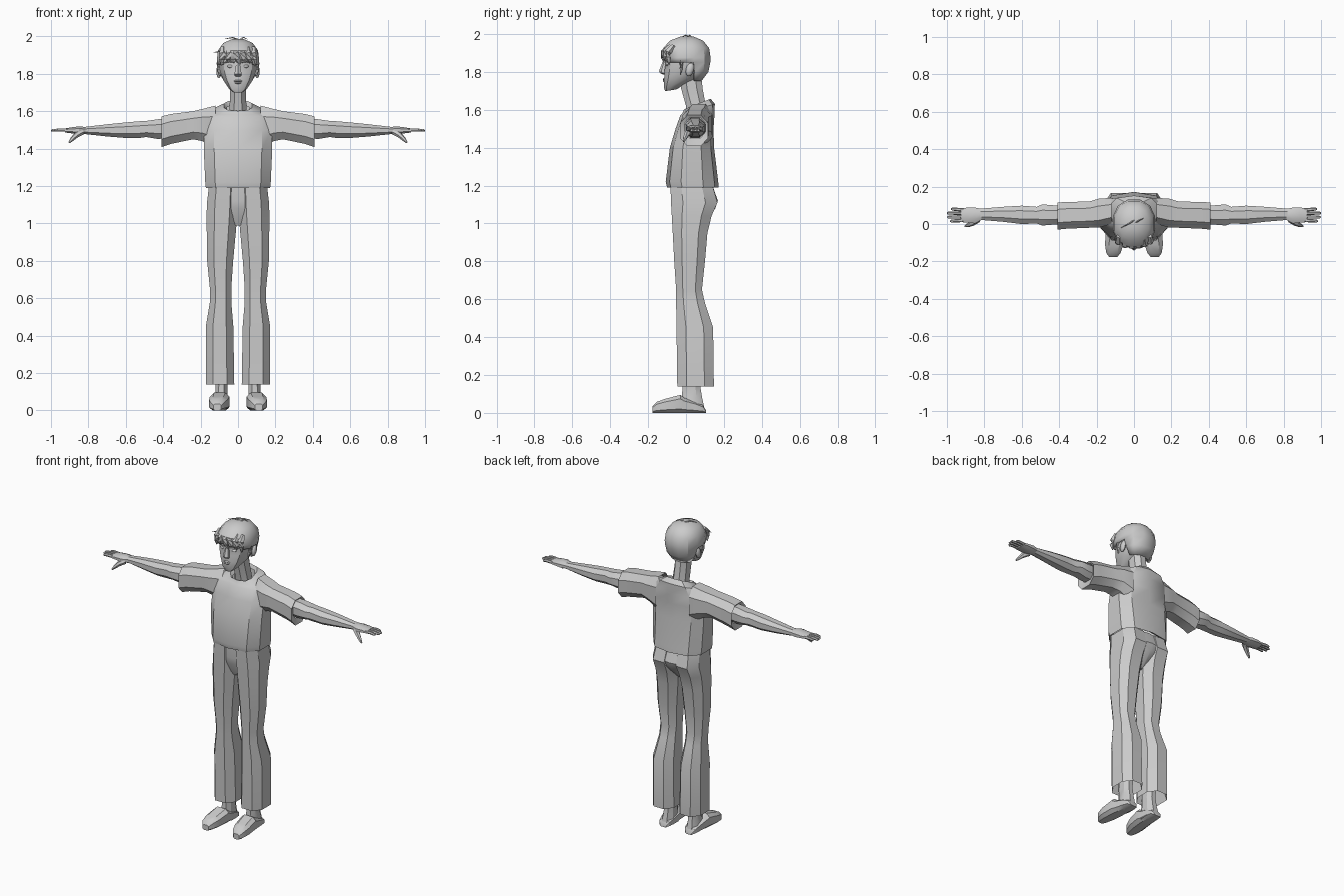
import bpy, bmesh, math
from mathutils import Vector


def finish(name, bm, mirror=False, angle=32):
    bmesh.ops.recalc_face_normals(bm, faces=bm.faces)
    me = bpy.data.meshes.new(name)
    bm.to_mesh(me)
    bm.free()
    ob = bpy.data.objects.new(name, me)
    bpy.context.collection.objects.link(ob)
    bpy.ops.object.select_all(action='DESELECT')
    ob.select_set(True)
    bpy.context.view_layer.objects.active = ob
    bpy.ops.object.shade_smooth_by_angle(angle=math.radians(angle))
    if mirror:
        ob.modifiers.new("Mirror", 'MIRROR').use_mirror_merge = False
    return ob


def skin(bm, rows, caps):
    n = len(rows[0])
    for r, s in zip(rows, rows[1:]):
        for i in range(n):
            j = (i + 1) % n
            bm.faces.new((r[i], r[j], s[j], s[i]))
    for row, on in zip((rows[0], rows[-1]), caps):
        if on:
            bm.faces.new(row)


def loft(name, axis, rings, n=8, p=0.9, caps=(True, True), mirror=False, drop=None):
    """Rings are (position, a0, a1, b0, b1[, tilt]) bounds across the axis."""
    ang = [(i + 0.5) * 2 * math.pi / n for i in range(n)]
    f = lambda v: math.copysign(abs(v) ** p, v)
    us, vs = [f(math.cos(t)) for t in ang], [f(math.sin(t)) for t in ang]
    mu, mv = max(us), max(vs)
    bm = bmesh.new()
    rows = []
    for pos, a0, a1, b0, b1, *tilt in rings:
        row = []
        for u, v in zip(us, vs):
            a = (a0 + a1) / 2 + (a1 - a0) / 2 * u / mu
            b = (b0 + b1) / 2 + (b1 - b0) / 2 * v / mv
            c = pos + (tilt[0] * (b - (b0 + b1) / 2) if tilt else 0)
            row.append(bm.verts.new({'x': (c, a, b), 'y': (a, c, b), 'z': (a, b, c)}[axis]))
        rows.append(row)
    skin(bm, rows, caps)
    if drop:
        bad = [q for q in bm.faces if drop(q.calc_center_median())]
        bmesh.ops.delete(bm, geom=bad, context='FACES')
    return finish(name, bm, mirror)


def tube(name, pts, radii, n=6, mirror=False):
    """Tapered tube through a few points."""
    pts = [Vector(q) for q in pts]
    bm = bmesh.new()
    rows = []
    for k, (q, r) in enumerate(zip(pts, radii)):
        d = (pts[min(k + 1, len(pts) - 1)] - pts[max(k - 1, 0)]).to_track_quat('Z', 'Y')
        rows.append([bm.verts.new(q + d @ Vector((r * math.cos(t), r * math.sin(t), 0)))
                     for t in [i * 2 * math.pi / n for i in range(n)]])
    skin(bm, rows, (True, True))
    return finish(name, bm, mirror)


def ball(name, loc, size, tilt=0, mirror=False, seg=10):
    bm = bmesh.new()
    bmesh.ops.create_uvsphere(bm, u_segments=seg, v_segments=6, radius=1)
    c, s = math.cos(tilt), math.sin(tilt)
    for v in bm.verts:
        x, y, z = (v.co[i] * size[i] for i in range(3))
        v.co = Vector(loc) + Vector((x, y * c - z * s, y * s + z * c))
    return finish(name, bm, mirror, 45)


# Shirt body and sleeves
loft("shirt_body", 'z', [
    (1.21, -.15, .15, -.075, .14), (1.19, -.172, .172, -.10, .172),
    (1.22, -.175, .175, -.107, .17), (1.40, -.183, .183, -.085, .148),
    (1.50, -.183, .183, -.055, .145), (1.57, -.175, .175, -.03, .15),
    (1.605, -.13, .13, -.02, .152, .3), (1.63, -.075, .075, -.01, .13, .4),
    (1.61, -.06, .06, 0, .12, .4)], n=10, p=.75, caps=(False, False))
loft("sleeve", 'x', [
    (.12, .0, .14, 1.40, 1.63), (.19, -.02, .135, 1.44, 1.612),
    (.24, -.02, .12, 1.45, 1.60), (.36, -.025, .118, 1.425, 1.585),
    (.41, -.03, .115, 1.408, 1.572), (.40, -.005, .1, 1.45, 1.56)],
    p=.8, caps=(False, False), mirror=True)

# Arms and hands
loft("arm", 'x', [
    (.37, .0, .095, 1.455, 1.56), (.43, -.003, .1, 1.452, 1.557),
    (.49, -.008, .105, 1.462, 1.548), (.52, .003, .092, 1.458, 1.547),
    (.60, .0, .098, 1.457, 1.54), (.70, .012, .092, 1.465, 1.53),
    (.82, .022, .082, 1.478, 1.516)], mirror=True)
loft("palm", 'x', [
    (.81, .024, .08, 1.479, 1.515), (.85, .003, .088, 1.476, 1.519),
    (.89, .008, .088, 1.482, 1.514), (.925, .01, .083, 1.486, 1.508)], mirror=True)
for i, tip in enumerate((.983, .998, 1.0, .978)):
    y = .02 + i * .0185
    tube("finger_%d" % (i + 1), [(.91, y, 1.498), (.955, y + (i - 1.5) * .002, 1.5),
         (tip - .006, y + (i - 1.5) * .003, 1.497), (tip, y + (i - 1.5) * .003, 1.496)],
         (.0095, .009, .0075, .004), mirror=True)
tube("thumb", [(.835, .025, 1.49), (.865, .004, 1.472), (.887, -.006, 1.45), (.903, -.012, 1.432)],
     (.018, .015, .011, .005), mirror=True)

# Trousers
loft("trouser_hips", 'z', [
    (1.20, -.15, .15, -.08, .14), (1.12, -.155, .155, -.079, .168),
    (1.08, -.12, .12, -.074, .155), (.99, -.025, .025, -.035, .07)], n=10, p=.75)
loft("trouser_leg", 'z', [
    (1.20, .0, .155, -.082, .14), (1.11, .0, .166, -.079, .166),
    (1.04, .004, .168, -.075, .135), (.95, .012, .167, -.07, .113),
    (.80, .026, .165, -.062, .10), (.65, .036, .150, -.052, .084),
    (.58, .036, .150, -.052, .10), (.45, .025, .172, -.05, .143),
    (.14, .02, .172, -.046, .147), (.24, .035, .15, -.03, .12)],
    p=.82, caps=(True, False), mirror=True)

# Ankles and shoes
loft("ankle", 'z', [
    (.01, .05, .132, -.03, .10), (.08, .055, .122, -.022, .085),
    (.14, .057, .12, -.018, .075), (.26, .055, .125, -.02, .085)], mirror=True)
loft("shoe", 'y', [
    (-.177, .09, .132, 0, .035), (-.155, .072, .148, 0, .058),
    (-.11, .056, .155, 0, .074), (-.03, .046, .15, 0, .095),
    (-.01, .048, .144, 0, .08), (.05, .048, .136, 0, .06),
    (.09, .055, .128, 0, .04), (.106, .07, .115, 0, .012)], p=.65, mirror=True)

# Neck and head
loft("neck", 'z', [
    (1.78, -.042, .042, -.035, .08), (1.71, -.042, .042, -.025, .088),
    (1.62, -.045, .045, .0, .105), (1.57, -.05, .05, .005, .11)])
loft("head", 'z', [
    (1.703, -.026, .026, -.11, -.05, .15), (1.725, -.05, .05, -.117, -.01, .15),
    (1.765, -.078, .078, -.115, .06), (1.81, -.095, .095, -.113, .10),
    (1.84, -.1, .1, -.108, .11), (1.88, -.103, .103, -.115, .112),
    (1.93, -.09, .09, -.095, .1), (1.965, -.05, .05, -.05, .065)], n=12, p=.9)

# Face details
loft("nose", 'z', [
    (1.868, -.008, .008, -.118, -.09), (1.805, -.018, .018, -.142, -.09),
    (1.795, -.02, .02, -.138, -.09), (1.785, -.012, .012, -.118, -.09)], n=6)
for nm, z, w in (("upper_lip", 1.762, .026), ("lower_lip", 1.752, .02)):
    ball(nm, (0, -.112, z), (w, .011, .006), seg=8)
ball("eye", (.04, -.098, 1.84), (.018, .012, .009), mirror=True)
tube("eyebrow", [(.018, -.115, 1.862), (.045, -.112, 1.868), (.072, -.095, 1.86)],
     (.004, .006, .003), 4, True)
ball("ear", (.102, .02, 1.812), (.014, .021, .036), -.25, True)

# Hair cap with the face area cut away
hair = loft("hair_cap", 'z', [
    (1.752, -.07, .07, -.03, .082), (1.80, -.098, .098, -.09, .118),
    (1.85, -.111, .111, -.122, .128), (1.875, -.113, .113, -.126, .13),
    (1.925, -.107, .107, -.12, .122), (1.965, -.078, .078, -.085, .09),
    (1.986, -.03, .03, -.03, .04)], n=12, caps=(False, True),
    drop=lambda c: (c.y < -.07 and c.z < 1.87) or (c.y < .05 and c.z < 1.83))
sol = hair.modifiers.new("Thickness", 'SOLIDIFY')
sol.thickness, sol.offset = .01, -1

# Fringe, sideburns and loose strands
for i, (x, dx, z) in enumerate(((-.082, -.008, 1.845), (-.045, -.01, 1.86), (-.012, .022, 1.845),
                                (.025, .016, 1.872), (.055, .01, 1.855), (.085, .006, 1.84))):
    y = -.112 + 3.2 * x * x
    tube("fringe_lock_%d" % (i + 1), [(x, y + .025, 1.94), (x, y - .004, 1.905),
         (x + dx * .5, y - .006, 1.878), (x + dx, y - .001, z)], (.012, .021, .017, .003), 5)
tube("sideburn", [(.103, -.025, 1.86), (.104, -.025, 1.82), (.096, -.03, 1.785)], (.012, .01, .002), 4, True)
for i, pts in enumerate((
        [(.0, .02, 1.982), (-.03, .0, 1.994), (-.07, -.02, 1.986)],
        [(.01, .01, 1.982), (.03, .02, 1.995), (.05, .03, 1.985)],
        [(-.08, -.07, 1.93), (-.11, -.08, 1.917), (-.132, -.08, 1.914)])):
    tube("loose_strand_%d" % (i + 1), pts, (.005, .003, .001), 4)
